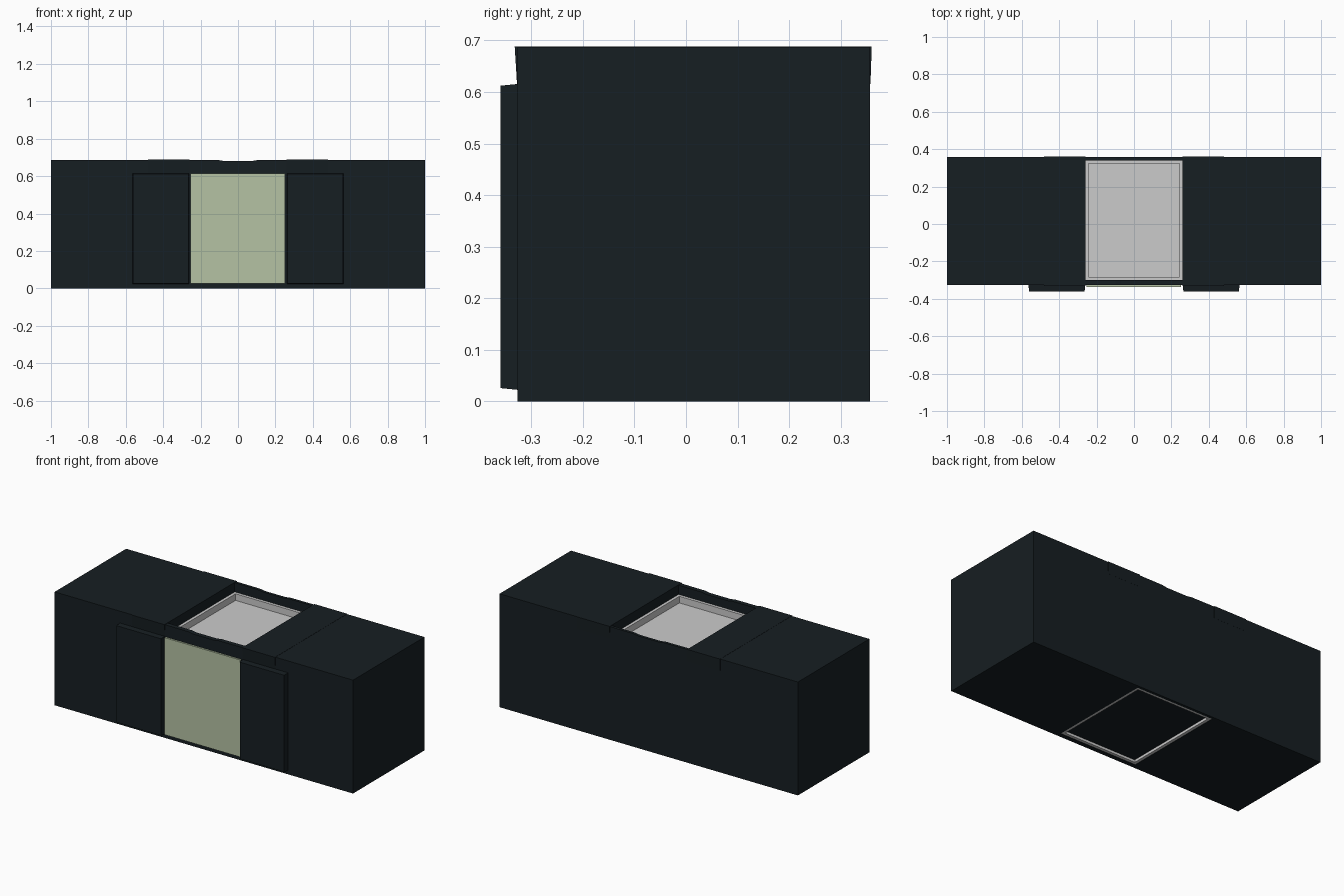
import bpy, bmesh

if "Cube" in bpy.data.objects:
    bpy.data.objects.remove(bpy.data.objects["Cube"])


def material(name, rgb):
    m = bpy.data.materials.new(name)
    m.diffuse_color = (*rgb, 1)
    m.use_nodes = True
    m.node_tree.nodes["Principled BSDF"].inputs["Base Color"].default_value = m.diffuse_color
    return m


DARK = material("dark_finish", (0.008, 0.013, 0.016))
GREEN = material("sage_green", (0.46, 0.54, 0.37))


def finish(bm, name, mat):
    bmesh.ops.recalc_face_normals(bm, faces=bm.faces[:])
    mesh = bpy.data.meshes.new(name)
    bm.to_mesh(mesh)
    bm.free()
    ob = bpy.data.objects.new(name, mesh)
    bpy.context.collection.objects.link(ob)
    if mat:
        mesh.materials.append(mat)
    return ob


def box_mesh(lo, hi):
    bm = bmesh.new()
    bmesh.ops.create_cube(bm, size=1)
    for v in bm.verts:
        v.co = [(a + b) / 2 + c * (b - a) for a, b, c in zip(lo, hi, v.co)]
    return bm


def box(name, lo, hi, mat=None):
    return finish(box_mesh(lo, hi), name, mat)


def wall(name, profile, y0, y1, mat):
    """Extrude an x-z profile from y0 to y1."""
    bm = bmesh.new()
    face = bm.faces.new([bm.verts.new((x, y0, z)) for x, z in profile])
    ext = bmesh.ops.extrude_face_region(bm, geom=[face])
    for g in ext["geom"]:
        if isinstance(g, bmesh.types.BMVert):
            g.co.y = y1
    return finish(bm, name, mat)


for side, s in (("left", -1), ("right", 1)):
    def span(a, b):
        return sorted((s * a, s * b))

    # Large end block
    x0, x1 = span(0.26, 1.0)
    box(side + "_end_block", (x0, -0.327, 0), (x1, 0.357, 0.687), DARK)

    # Slightly flared top lip
    x0, x1 = span(0.26, 0.48)
    bm = box_mesh((x0, -0.332, 0.615), (x1, 0.36, 0.688))
    for v in bm.verts:
        if v.co.z < 0.65:
            v.co.y = -0.3275 if v.co.y < 0 else 0.3575
    finish(bm, side + "_top_lip", DARK)

    # Raised front door with tapered edges
    x0, x1 = span(0.26, 0.565)
    bm = box_mesh((x0, -0.36, 0.022), (x1, -0.32, 0.616))
    for v in bm.verts:
        if v.co.y < -0.35:
            v.co.x += 0.004 if v.co.x < (x0 + x1) / 2 else -0.004
            v.co.z += 0.004 if v.co.z < 0.3 else -0.004
    finish(bm, side + "_front_door", DARK)

# Centre front and back walls, dipping slightly along the top
profile = [(-0.26, 0), (0.26, 0), (0.26, 0.686), (0.1, 0.685), (0.07, 0.68),
           (-0.07, 0.68), (-0.1, 0.685), (-0.26, 0.686)]
wall("centre_front_wall", profile, -0.327, -0.30, DARK)
wall("centre_back_wall", profile, 0.34, 0.357, DARK)

# Green centre panel
box("centre_front_panel", (-0.255, -0.338, 0.025), (0.25, -0.32, 0.613), GREEN)

# Grey insert: block with a recess at the top and a shallow one below
bm = box_mesh((-0.26, -0.30, 0.002), (0.26, 0.34, 0.63))
bm.normal_update()
for direction, depth in ((1, -0.04), (-1, -0.015)):
    face = next(f for f in bm.faces
                if f.normal.z * direction > 0.9 and f.calc_area() > 0.33)
    bmesh.ops.inset_region(bm, faces=[face], thickness=0.025)
    ext = bmesh.ops.extrude_discrete_faces(bm, faces=[face])
    for v in ext["faces"][0].verts:
        v.co.z += direction * depth
    bm.normal_update()
finish(bm, "centre_tray", None)

# Dark plate closing the underside
box("underside_plate", (-0.234, -0.274, 0.01), (0.234, 0.314, 0.03), DARK)
